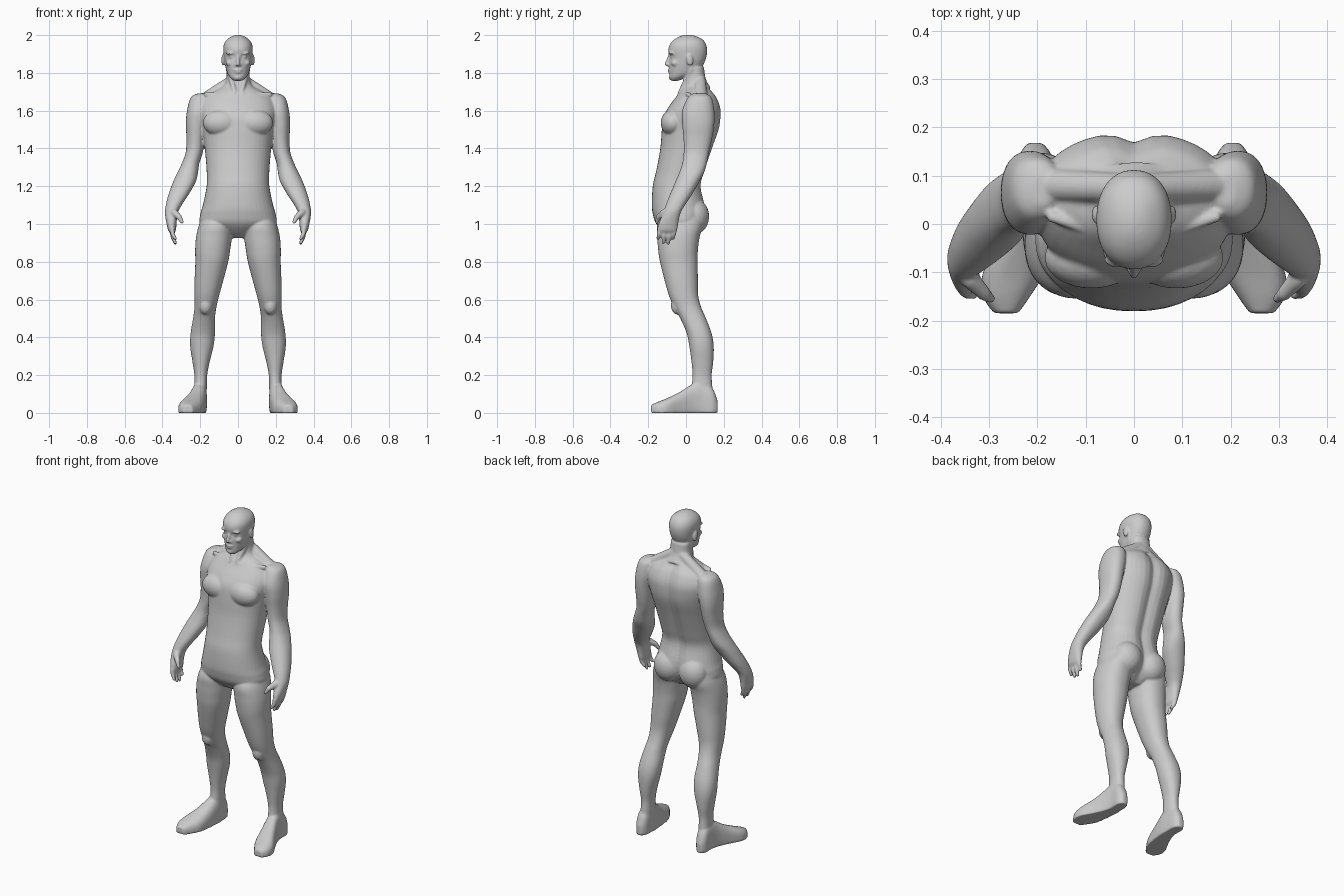
import bpy, bmesh, math
from mathutils import Vector, Matrix


def spline(rows, sub=4):
    """Catmull-Rom resampling of section rows."""
    out = []
    n = len(rows)
    for i in range(n - 1):
        a, b, c, d = rows[max(i - 1, 0)], rows[i], rows[i + 1], rows[min(i + 2, n - 1)]
        for k in range(sub):
            t = k / sub
            out.append([0.5 * (2 * q + (r - p) * t + (2 * p - 5 * q + 4 * r - s) * t * t
                               + (3 * q - p - 3 * r + s) * t ** 3)
                        for p, q, r, s in zip(a, b, c, d)])
    return out + [list(rows[-1])]


def loft(bm, rows, power=2.2, axis='Z', warp=None, n=40):
    """Closed skin through rows of (position, u min, u max, v min, v max)."""
    rings = []
    for h, u0, u1, v0, v1 in spline(rows):
        ring = []
        for k in range(n):
            a = 2 * math.pi * k / n
            c, s = math.cos(a), math.sin(a)
            u = (u0 + u1) / 2 + (u1 - u0) / 2 * math.copysign(abs(c) ** (2 / power), c)
            v = (v0 + v1) / 2 + (v1 - v0) / 2 * math.copysign(abs(s) ** (2 / power), s)
            co = Vector((u, v, h)) if axis == 'Z' else Vector((u, h, max(v, 0)))
            ring.append(bm.verts.new(warp(co, s) if warp else co))
        rings.append(ring)
    faces = [bm.faces.new(rings[0]), bm.faces.new(rings[-1])]
    for a, b in zip(rings, rings[1:]):
        for k in range(n):
            j = (k + 1) % n
            faces.append(bm.faces.new((a[k], a[j], b[j], b[k])))
    bmesh.ops.recalc_face_normals(bm, faces=faces)


def blob(bm, centre, radii, tilt=0):
    m = Matrix.Translation(centre) @ Matrix.Rotation(tilt, 4, 'X') @ Matrix.Diagonal((*radii, 1))
    bmesh.ops.create_icosphere(bm, subdivisions=3, radius=1, matrix=m)


def limb(bm, p, q, r1, r2):
    """Tapered rod with round ends."""
    p, q = Vector(p), Vector(q)
    d = q - p
    rot = d.to_track_quat('Z', 'Y').to_matrix().to_4x4()
    bmesh.ops.create_cone(bm, cap_ends=True, segments=16, radius1=r1, radius2=r2, depth=d.length,
                          matrix=Matrix.Translation((p + q) / 2) @ rot)
    blob(bm, p, (r1,) * 3)
    blob(bm, q, (r2,) * 3)


def mirrored(z, w, y0, y1):
    return (z, -w, w, y0, y1)


bm = bmesh.new()

# Arm, down to the palm
loft(bm, [(1.692, .17, .21, .04, .10), (1.67, .15, .25, .01, .135), (1.60, .15, .27, -.02, .15),
          (1.53, .165, .276, -.02, .15), (1.45, .175, .273, -.013, .138),
          (1.38, .186, .277, -.012, .122), (1.32, .205, .298, -.02, .11),
          (1.27, .212, .322, -.037, .095), (1.22, .225, .345, -.058, .068),
          (1.15, .265, .370, -.088, .028), (1.10, .298, .382, -.107, -.005),
          (1.06, .318, .387, -.12, -.028), (1.01, .325, .380, -.142, -.04),
          (.97, .328, .371, -.15, -.046), (.955, .335, .362, -.14, -.055)])

# Fingers and thumb
for y, drop in ((-.139, .04), (-.112, .062), (-.085, .065), (-.06, .04)):
    mid = (.346, y - .004, .968 - drop * .55)
    limb(bm, (.350, y, .975), mid, .0135, .012)
    limb(bm, mid, (.332, y - .009, .963 - drop), .012, .009)
limb(bm, (.338, -.115, 1.06), (.310, -.145, 1.035), .020, .015)
limb(bm, (.310, -.145, 1.035), (.296, -.155, 1.01), .014, .010)

# Leg
loft(bm, [(1.08, .05, .17, -.10, .08), (1.0, .03, .205, -.15, .09), (.93, .032, .222, -.152, .072),
          (.86, .042, .227, -.147, .063), (.80, .052, .226, -.138, .062),
          (.70, .078, .230, -.113, .063), (.62, .10, .230, -.09, .065),
          (.56, .114, .230, -.064, .08), (.50, .122, .238, -.03, .106),
          (.42, .122, .251, .004, .136), (.35, .130, .253, .018, .147),
          (.27, .150, .241, .029, .144), (.20, .163, .231, .035, .136),
          (.13, .165, .232, .030, .14), (.06, .17, .235, .03, .14)])
blob(bm, (.172, -.045, .57), (.036, .035, .05))

# Foot, sectioned front to back
loft(bm, [(.168, .19, .22, .0, .06), (.14, .170, .238, -.04, .13), (.08, .165, .24, -.04, .17),
          (.03, .165, .252, -.04, .15), (-.03, .172, .278, -.04, .112),
          (-.10, .186, .313, -.04, .078), (-.15, .215, .313, -.03, .058),
          (-.185, .24, .290, -.02, .042)], power=2.6, axis='Y')

# Muscle masses, collar bone and neck cords
blob(bm, (.088, -.07, 1.535), (.098, .064, .072))
blob(bm, (.085, .045, 1.04), (.088, .078, .095))
limb(bm, (.022, -.035, 1.688), (.17, .015, 1.685), .011, .012)
limb(bm, (.052, .03, 1.82), (.018, -.03, 1.70), .014, .012)
limb(bm, (.03, .075, 1.76), (.18, .08, 1.655), .03, .036)

# Ear, brow, cheek
blob(bm, (.079, .02, 1.868), (.009, .018, .032), .2)
blob(bm, (.036, -.076, 1.903), (.028, .014, .008))
blob(bm, (.047, -.058, 1.852), (.018, .02, .016))
blob(bm, (.032, -.071, 1.884), (.014, .012, .009))

# Mirror the side parts
twin = bmesh.ops.duplicate(bm, geom=bm.verts[:] + bm.edges[:] + bm.faces[:])['geom']
for v in twin:
    if isinstance(v, bmesh.types.BMVert):
        v.co.x *= -1
bmesh.ops.reverse_faces(bm, faces=[f for f in twin if isinstance(f, bmesh.types.BMFace)])


# Torso and neck, with a groove down the back
def spine(co, s):
    if s > 0 and co.z < 1.72:
        co.y -= .022 * s * math.exp(-(co.x / .035) ** 2)
    return co


loft(bm, [mirrored(*r) for r in (
    (.925, .05, -.07, .03), (.95, .09, -.11, .06), (1.0, .195, -.158, .095), (1.05, .20, -.175, .108),
    (1.1, .186, -.181, .105), (1.2, .166, -.176, .085), (1.28, .166, -.158, .105),
    (1.4, .176, -.136, .145), (1.5, .19, -.128, .18), (1.57, .205, -.118, .190),
    (1.62, .205, -.092, .187), (1.67, .18, -.055, .167), (1.70, .135, -.035, .145),
    (1.73, .08, -.014, .125), (1.77, .063, -.006, .104), (1.83, .06, -.005, .095))], warp=spine)


# Head, with eye sockets pressed in
def sockets(co, s):
    if s < 0:
        co.y += .014 * math.exp(-((abs(co.x) - .033) / .016) ** 2 - ((co.z - 1.884) / .013) ** 2)
    return co


loft(bm, [mirrored(*r) for r in (
    (1.758, .022, -.078, -.04), (1.775, .042, -.087, .0), (1.80, .057, -.088, .06),
    (1.84, .068, -.090, .09), (1.88, .074, -.090, .107), (1.92, .078, -.094, .112),
    (1.95, .075, -.086, .106), (1.975, .060, -.064, .090), (1.993, .034, -.034, .056),
    (2.001, .010, -.005, .025))], warp=sockets)

# Nose, lips, chin
limb(bm, (0, -.086, 1.89), (0, -.104, 1.847), .008, .010)
blob(bm, (0, -.092, 1.842), (.018, .011, .008))
blob(bm, (0, -.087, 1.815), (.024, .010, .005))
blob(bm, (0, -.086, 1.803), (.020, .010, .005))
blob(bm, (0, -.077, 1.775), (.022, .014, .014))

# Fuse everything into one continuous skin
mesh = bpy.data.meshes.new("human_figure")
bm.to_mesh(mesh)
bm.free()
figure = bpy.data.objects.new("human_figure", mesh)
bpy.context.collection.objects.link(figure)
bpy.context.view_layer.objects.active = figure
figure.select_set(True)
remesh = figure.modifiers.new("fuse", 'REMESH')
remesh.mode = 'VOXEL'
remesh.voxel_size = .0055
remesh.use_smooth_shade = True
soften = figure.modifiers.new("soften", 'SMOOTH')
soften.factor = .5
soften.iterations = 5
for name in ("fuse", "soften"):
    bpy.ops.object.modifier_apply(modifier=name)
bpy.ops.object.shade_smooth()
